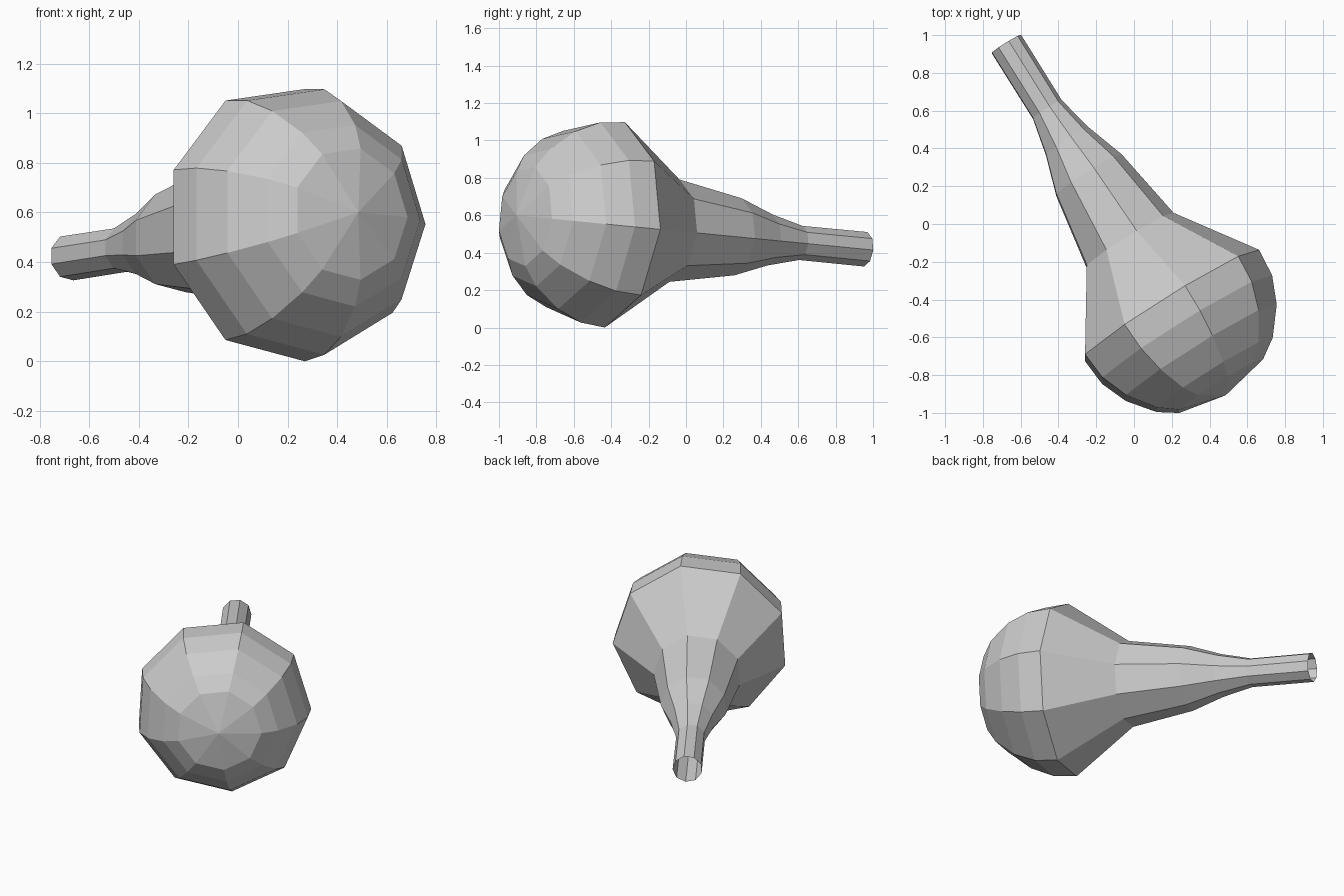
import bpy, bmesh, math
from mathutils import Vector

if "Cube" in bpy.data.objects:
    bpy.data.objects.remove(bpy.data.objects["Cube"])

SIDES = 9
PHASE = math.radians(-3)

# Axis from the bulb's pole to the open end of the neck
pole = Vector((0.485, -0.907, 0.605))
end = Vector((-0.678, 0.953, 0.424))
axis = (end - pole).normalized()
side = axis.cross(Vector((0, 0, 1))).normalized()
up = side.cross(axis)

# Profile: (distance along axis, radius)
profile = [(0.058, 0.27), (0.128, 0.373), (0.267, 0.485), (0.411, 0.546),
           (0.563, 0.56), (0.970, 0.279), (1.38, 0.21), (1.59, 0.139),
           (1.79, 0.093), (2.20, 0.094)]

# Faceted bulb with tapering hollow neck, one lathed shell
bm = bmesh.new()
tip = bm.verts.new(pole)
rings = []
for t, r in profile:
    ring = []
    for i in range(SIDES):
        a = PHASE + math.tau * i / SIDES
        ring.append(bm.verts.new(pole + axis * t + (side * math.cos(a) + up * math.sin(a)) * r))
    rings.append(ring)

for i in range(SIDES):
    j = (i + 1) % SIDES
    bm.faces.new((tip, rings[0][i], rings[0][j]))
    for a, b in zip(rings, rings[1:]):
        bm.faces.new((a[i], b[i], b[j], a[j]))
bmesh.ops.recalc_face_normals(bm, faces=bm.faces)

# Rest the bulb on the ground
low = min(v.co.z for v in bm.verts)
bmesh.ops.translate(bm, verts=bm.verts, vec=(0, 0, -low))

mesh = bpy.data.meshes.new("bulb_with_neck")
bm.to_mesh(mesh)
bm.free()
bpy.context.collection.objects.link(bpy.data.objects.new("bulb_with_neck", mesh))
